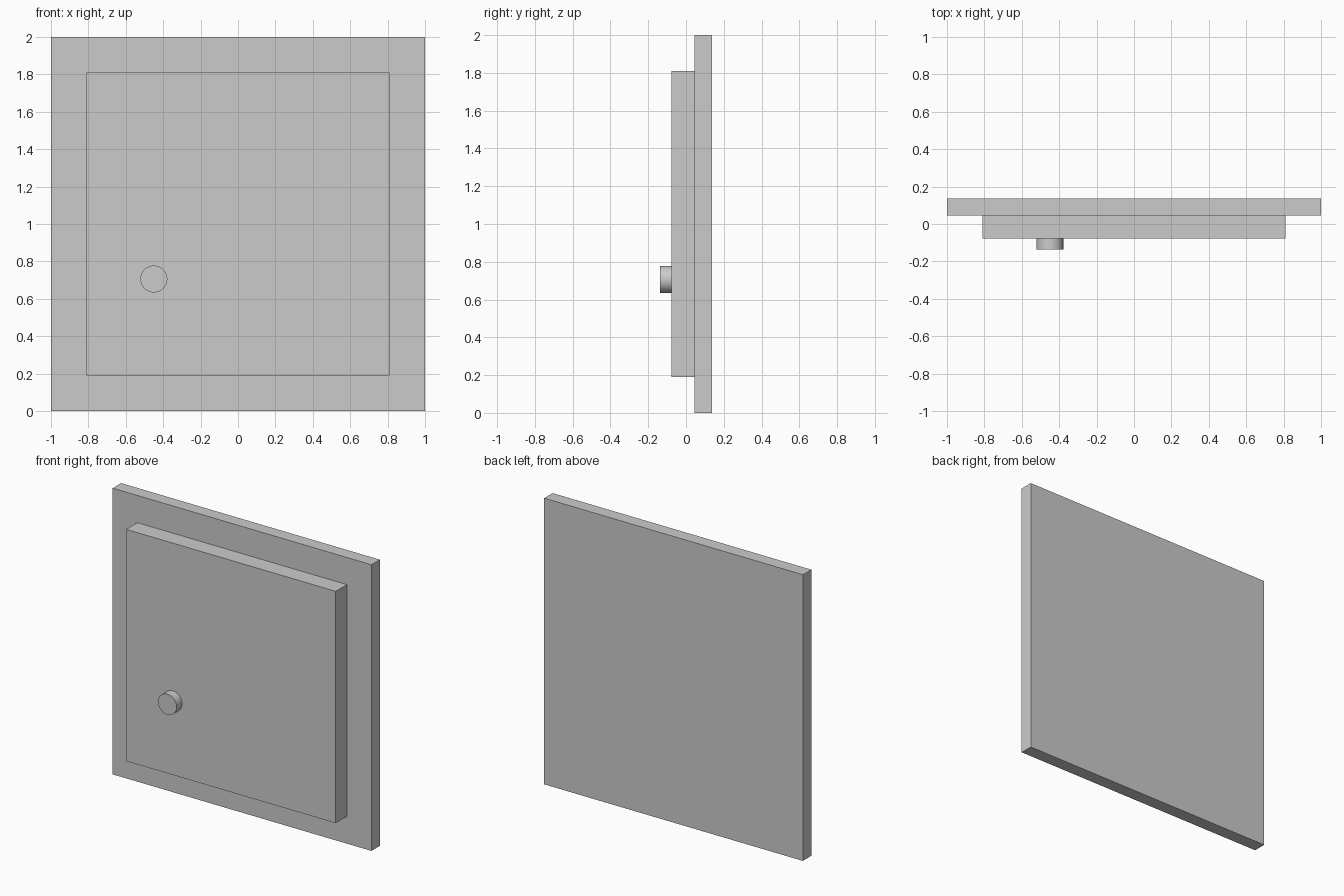
import bpy
import math

if "Cube" in bpy.data.objects:
    bpy.data.objects.remove(bpy.data.objects["Cube"])


def slab(name, width, z0, z1, y0, y1):
    bpy.ops.mesh.primitive_cube_add(size=1, location=(0, (y0 + y1) / 2, (z0 + z1) / 2))
    ob = bpy.context.object
    ob.name = name
    ob.scale = (width, y1 - y0, z1 - z0)
    bpy.ops.object.transform_apply(location=False, rotation=False, scale=True)
    return ob


BACK, SEAM, FACE, TIP = 0.1375, 0.045, -0.0775, -0.1375

# Square backing plate and the smaller raised door in front of it
slab("back_plate", 2.0, 0.0, 2.0, SEAM, BACK)
slab("front_door", 1.62, 0.19, 1.81, FACE, SEAM)

# Round knob on the door face
bpy.ops.mesh.primitive_cylinder_add(
    vertices=48, radius=0.072, depth=FACE - TIP,
    location=(-0.45, (FACE + TIP) / 2, 0.706), rotation=(math.pi / 2, 0, 0))
bpy.context.object.name = "knob"
bpy.ops.object.shade_smooth_by_angle(angle=math.radians(30))
